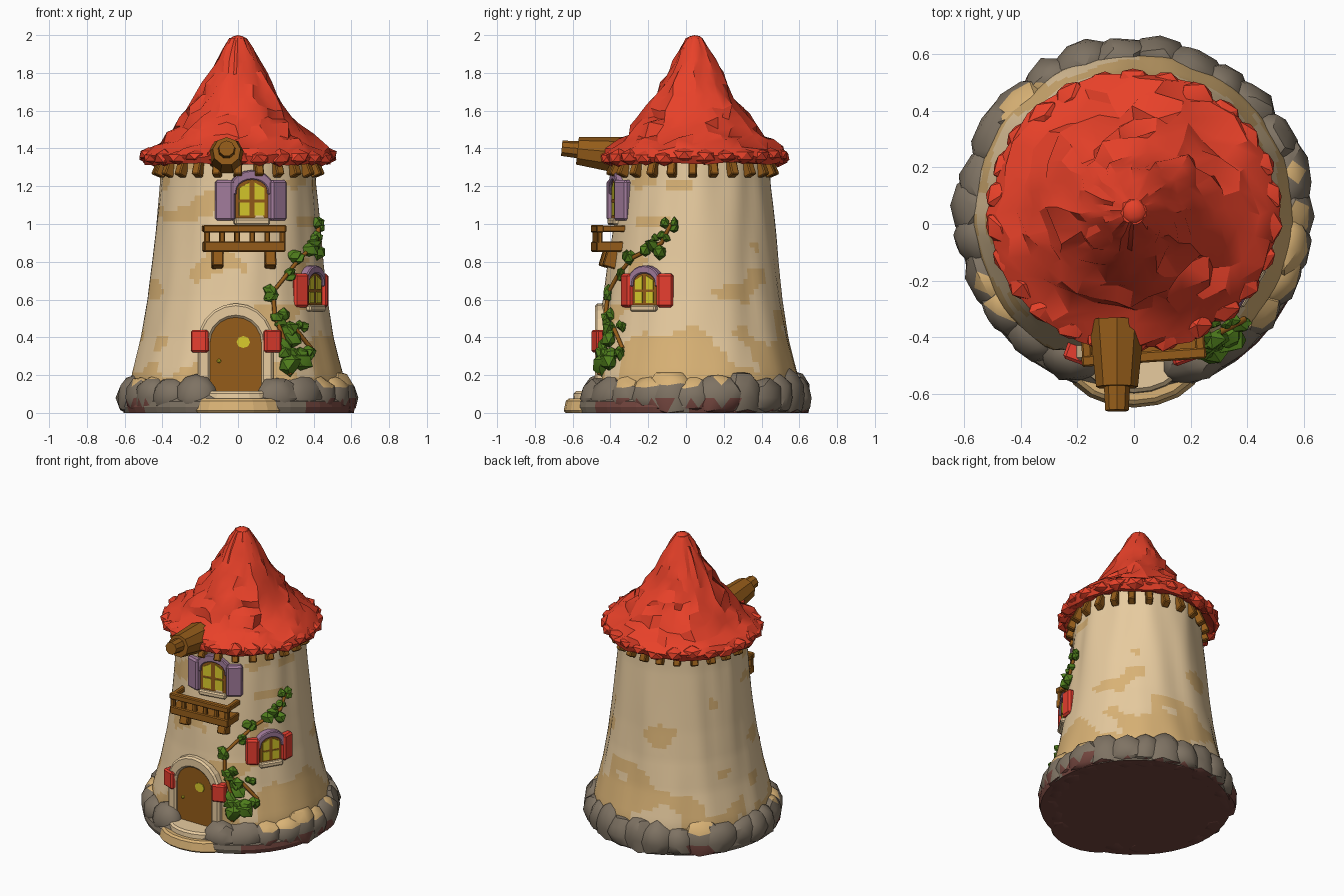
import bpy, bmesh, math, random
from mathutils import Matrix, Vector, noise

if "Cube" in bpy.data.objects:
    bpy.data.objects.remove(bpy.data.objects["Cube"])
random.seed(4)
I4 = Matrix()
CY = 0.035  # tower axis sits slightly behind the origin
COL = dict(roof_red=(.84, .055, .023), plaster=(.83, .62, .36), tan=(.70, .45, .18), stone_grey=(.21, .17, .125),
           wood=(.30, .108, .010), glow_yellow=(.70, .60, .025), lavender=(.36, .20, .33),
           leaf_green=(.08, .21, .012), maroon=(.17, .06, .048), shutter_red=(.84, .05, .03))
MAT = {n: bpy.data.materials.new(n) for n in COL}
for n, c in COL.items():
    MAT[n].diffuse_color = (*c, 1)

def finish(name, bm, mats, smooth=None, bevel=0):
    bmesh.ops.recalc_face_normals(bm, faces=bm.faces)
    me = bpy.data.meshes.new(name)
    bm.to_mesh(me)
    bm.free()
    for m in mats:
        me.materials.append(MAT[m])
    ob = bpy.data.objects.new(name, me)
    bpy.context.collection.objects.link(ob)
    if bevel:
        ob.modifiers.new("soft_edges", 'BEVEL').width = bevel
    if smooth:
        bpy.ops.object.select_all(action='DESELECT')
        ob.select_set(True)
        bpy.context.view_layer.objects.active = ob
        bpy.ops.object.shade_smooth_by_angle(angle=math.radians(smooth))

def lathe(name, prof, segs, warp, mats, rule=None, smooth=None):
    """Spin (radius, z) points; warp moves each vertex, rule picks each face's material."""
    bm = bmesh.new()
    rings = [[bm.verts.new(warp(r, 2 * math.pi * i / segs, z)) for i in range(segs)] for r, z in prof]
    for a, b in zip(rings, rings[1:]):
        for i in range(segs):
            j = (i + 1) % segs
            f = bm.faces.new((a[i], a[j], b[j], b[i]))
            f.material_index = rule(f.calc_center_median()) if rule else 0
    bm.faces.new(rings[-1])
    bm.faces.new(rings[0][::-1]).material_index = len(mats) - 1
    finish(name, bm, mats, smooth)

def boxes(name, mat, items, bevel=.006):
    """items: (frame, location, size, rotation)"""
    bm = bmesh.new()
    for M, loc, size, rot in items:
        bmesh.ops.create_cube(bm, size=1, matrix=M @ Matrix.Translation(loc) @ rot @ Matrix.Diagonal((*size, 1)))
    finish(name, bm, [mat], bevel=bevel)

def prisms(name, mat, M, outlines, y0, y1, bevel=0):
    """Extrude (x, z) outlines from y0 to y1 in the frame M."""
    bm = bmesh.new()
    for pts in outlines:
        a, b = [[bm.verts.new(M @ Vector((x, y, z))) for x, z in pts] for y in (y0, y1)]
        bm.faces.new(a)
        bm.faces.new(b[::-1])
        for i in range(len(a)):
            j = (i + 1) % len(a)
            bm.faces.new((a[i], a[j], b[j], b[i]))
    finish(name, bm, [mat], bevel=bevel)

def blobs(name, mats, items, jit, rule=None, sub=2, smooth=None):
    """Irregular lumps. items: (frame, location, half sizes)"""
    bm = bmesh.new()
    for M, loc, size in items:
        T = M @ Matrix.Translation(loc) @ Matrix.Diagonal((*size, 1)) @ Matrix.Rotation(random.random() * 6, 4, 'Z')
        for v in bmesh.ops.create_icosphere(bm, subdivisions=sub, radius=1)['verts']:
            v.co = T @ (v.co * random.uniform(1 - jit, 1 + jit * .4))
            v.co.z = max(v.co.z, 0)
    for f in bm.faces:
        f.material_index = rule(f.calc_center_median()) if rule else 0
    finish(name, bm, mats, smooth)

def arch(hw, z0, spring, rise, n=10):
    return [(-hw, z0)] + [(-hw * math.cos(math.pi * i / n), spring + rise * math.sin(math.pi * i / n))
                          for i in range(n + 1)] + [(hw, z0)]

def frame(deg):  # local -y points outward at this compass angle
    return Matrix.Translation((0, CY, 0)) @ Matrix.Rotation(math.radians(deg + 90), 4, 'Z')

WALL = [(.575, .05), (.56, .2), (.51, .4), (.475, .6), (.45, .8), (.43, 1.0), (.41, 1.2), (.40, 1.4)]
def wall_r(z):
    for (r0, z0), (r1, z1) in zip(WALL, WALL[1:]):
        if z <= z1:
            return r0 + (r1 - r0) * (z - z0) / (z1 - z0)
    return WALL[-1][0]

# Plaster tower, flattened at the front, with worn tan patches
def wall_warp(r, a, z):
    r += .014 * noise.noise((4 * math.cos(a), 4 * math.sin(a), z * 1.5))
    front = min(-.375, -.445 + max(0, z - .6) * .16)
    return (r * math.cos(a), max(CY + r * math.sin(a), front), z)

def wall_rule(c):
    n = noise.noise((c.x * 4.5 + 3, c.y * 4.5, c.z * 7))
    low = max(0, .5 - c.z) * (3.2 if c.x > 0 and c.y > -.35 else 2 if c.y > .1 else .8)
    return 1 if n + low > .32 else 0

lathe("tower_wall", [(wall_r(.05 + i * .0275), .05 + i * .0275) for i in range(49)], 90, wall_warp,
      ["plaster", "tan"], wall_rule, smooth=50)

# Stone footing: core disc with a ring of overlapping rocks, open at the door
lathe("footing_core", [(.605, 0), (.615, .03), (.61, .06), (.57, .10)], 40,
      lambda r, a, z: (r * math.cos(a), .015 + r * math.sin(a), z), ["stone_grey", "maroon"],
      lambda c: 1 if c.z < .05 and noise.noise((c.x * 5, c.y * 5, 1.7)) > .1 else 0)

def rock_rule(c):
    n = noise.noise((c.x * 5, c.y * 5, 1.7))
    if c.z < .008 or c.z < .06 and n > .12:
        return 2
    a = math.degrees(math.atan2(c.y, c.x))
    return 1 if c.z > .13 and -40 < a < 5 or c.z > .16 and n > .25 else 0

rocks = [(frame(-66 + i * 312 / 23 + random.uniform(-3, 3)), (0, random.uniform(-.55, -.535), .08),
          (random.uniform(.11, .15), random.uniform(.085, .1), random.uniform(.11, .155))) for i in range(24)]
blobs("footing_rocks", ["stone_grey", "tan", "maroon"], rocks, .12, rock_rule, smooth=35)

# Rounded doorstep, maroon underneath
for nm, rx, ry, h, mat in (("doorstep_lower", .25, .165, .075, "tan"), ("doorstep_upper", .19, .12, .115, "plaster")):
    bm = bmesh.new()
    bmesh.ops.create_cone(bm, cap_ends=True, segments=18, radius1=1, radius2=.9, depth=1,
                          matrix=Matrix.Translation((0, -.485, h / 2)) @ Matrix.Diagonal((rx, ry, h, 1)))
    for f in bm.faces:
        f.material_index = 1 if f.calc_center_median().z < .01 else 0
    finish(nm, bm, [mat, "maroon"], bevel=.012)

# Roof: faceted flared cone with ragged tiles along the eaves
ROOF = [(.37, 1.37), (.46, 1.325), (.49, 1.32), (.51, 1.36), (.475, 1.40), (.42, 1.435), (.375, 1.475), (.34, 1.52),
        (.295, 1.565), (.265, 1.615), (.22, 1.68), (.185, 1.74), (.15, 1.80), (.115, 1.865), (.08, 1.93), (.045, 1.985)]
def roof_warp(r, a, z):
    k = min(1, r / .3) if z > 1.375 else .5
    r += random.uniform(-.032, .028) * k
    a += random.uniform(-.06, .06)
    if z < 1.98:
        z += random.uniform(-.022, .022) * k
    return (r * math.cos(a), .045 + r * .955 * math.sin(a), z)

lathe("roof", ROOF, 32, roof_warp, ["roof_red"], smooth=25)
blobs("roof_tip", ["roof_red"], [(I4, (0, .045, 1.968), (.05, .05, .032))], .05, smooth=40)
eaves = Matrix.Translation((0, .045, 0)) @ Matrix.Diagonal((1, .955, 1, 1))
blobs("eave_tiles", ["roof_red"],
      [(eaves @ Matrix.Rotation(math.tau * i / 26, 4, 'Z'), (0, -.475, random.uniform(1.345, 1.37)),
        (.07, .06, random.uniform(.035, .05))) for i in range(26)], .12, sub=1, smooth=30)

# Rafter ends under the eaves
boxes("rafter_ends", "wood", [(frame(i * 15), (0, -.415, 1.30), (.045, .055, .1), Matrix.Rotation(-.4, 4, 'X'))
                              for i in range(24)])

# Log beam poking out of the roof
for nm, y0, z0, y1, z1, r0, r1 in (("beam", -.34, 1.36, -.575, 1.385, .1, .075),
                                   ("beam_tip", -.55, 1.39, -.658, 1.40, .048, .042)):
    p, q = Vector((-.06, y0, z0)), Vector((-.06, y1, z1))
    bm = bmesh.new()
    T = Matrix.Translation((p + q) / 2) @ (q - p).to_track_quat('Z', 'Y').to_matrix().to_4x4()
    bmesh.ops.create_cone(bm, cap_ends=True, segments=9, radius1=r0, radius2=r1, depth=(q - p).length, matrix=T)
    finish(nm, bm, ["wood"])

# Arched windows with shutters, hood and sill
def window(name, deg, z0, r, s, shutter):
    M = frame(deg)
    hw, sp, rise = .088 * s, z0 + .15 * s, .065 * s
    prisms(name + "_frame", "wood", M, [arch(hw, z0, sp, rise)], -r + .06, -r - .012)
    panes = [[(k * x * s, z0 + z * s) for x, z in pane] for k in (-1, 1) for pane in (
        ((.014, .02), (.068, .02), (.068, .09), (.014, .09)), ((.014, .105), (.068, .105), (.068, .165), (.014, .195)))]
    prisms(name + "_panes", "glow_yellow", M, panes, -r - .01, -r - .017)
    outer, inner = arch(hw + .035 * s, sp - .02, sp, rise + .045 * s), arch(hw - .005, sp - .02, sp, rise - .005)
    prisms(name + "_hood", "lavender", M, [outer + inner[::-1]], -r + .08, -r - .024, bevel=.006)
    boxes(name + "_shutters", shutter, [(M, (k * .138 * s, -r + .01, z0 + .1 * s), (.105 * s, .055, .215 * s),
                                         Matrix.Rotation(k * .5, 4, 'Z')) for k in (-1, 1)], .012)
    boxes(name + "_sill", "plaster", [(M, (0, -r, z0 - .012), (.19 * s, .07, .035), I4)], .008)

window("upper_window", -80, 1.025, .408, 1, "lavender")
window("side_window", -32, .565, .468, .83, "shutter_red")

# Balcony
B = frame(-86)
parts = [(B, (0, -.45, .88), (.43, .15, .055), I4), (B, (0, -.505, .975), (.44, .04, .04), I4)]
for k in (-1, 1):
    parts.append((B, (k * .2, -.44, .975), (.035, .15, .035), I4))
    parts.append((B, (k * .14, -.43, .82), (.06, .09, .11), Matrix.Rotation(-.3, 4, 'X')))
parts += [(B, (-.2 + i * .08, -.505, .93), (.03, .025, .09), I4) for i in range(6)]
boxes("balcony", "wood", parts)

# Door with stone arch and red hangings
D = Matrix.Translation((-.012, 0, 0))
prisms("door", "wood", D, [arch(.14, .1, .37, .14)], -.40, -.462)
prisms("door_arch", "plaster", D, [arch(.2, .1, .38, .2) + arch(.136, .1, .37, .136)[::-1]], -.40, -.482, bevel=.012)
prisms("door_light", "glow_yellow", Matrix.Translation((.028, 0, .375)),
       [[(.036 * math.cos(i * .785), .032 * math.sin(i * .785)) for i in range(8)]], -.46, -.468)
blobs("door_knob", ["glow_yellow"], [(I4, (-.1, -.466, .275), (.012, .012, .012))], 0, sub=1)
boxes("door_hangings", "shutter_red", [(I4, (-.01 + k * .186, -.455, .38), (.095, .07, .12),
                                        Matrix.Rotation(k * .35, 4, 'Z')) for k in (-1, 1)], .01)

# Climbing vine: stem curve and leaf clumps on the wall
def on_wall(x, z, off):
    r = wall_r(z)
    a = -math.acos(min(x / r, .975))
    return Vector(((r + off) * math.cos(a), max(CY + (r + off) * math.sin(a), -.445 - off), z))

cu = bpy.data.curves.new("vine_stem", 'CURVE')
cu.dimensions, cu.bevel_depth, cu.bevel_resolution = '3D', .012, 1
for path in ([(.27, .2), (.24, .38), (.19, .52), (.18, .64), (.25, .73), (.32, .82), (.41, .9), (.415, 1.0)],
             [(.22, .48), (.3, .44), (.38, .34)]):
    sp = cu.splines.new('POLY')
    sp.points.add(len(path) - 1)
    for p, q in zip(sp.points, path):
        p.co = (*on_wall(*q, .012), 1)
cu.materials.append(MAT["wood"])
bpy.context.collection.objects.link(bpy.data.objects.new("vine_stem", cu))
clumps = [(.415, .99, .04), (.405, .93, .035), (.38, .87, .06), (.31, .84, .05), (.26, .73, .035), (.17, .63, .045),
          (.22, .5, .045), (.27, .42, .065), (.33, .45, .035), (.25, .34, .055), (.29, .27, .075), (.36, .33, .05)]
leaves = [(I4, on_wall(x + random.uniform(-.5, .5) * s, z + random.uniform(-.5, .5) * s, .008),
           (s * .95, s * .7, s * .8)) for x, z, s in clumps for k in range(3)]
blobs("vine_leaves", ["leaf_green"], leaves, .35, sub=1, smooth=30)

for m in bpy.data.materials:
    if m.users and not m.is_grease_pencil:
        m.use_nodes = True
        m.node_tree.nodes["Principled BSDF"].inputs["Base Color"].default_value = m.diffuse_color
